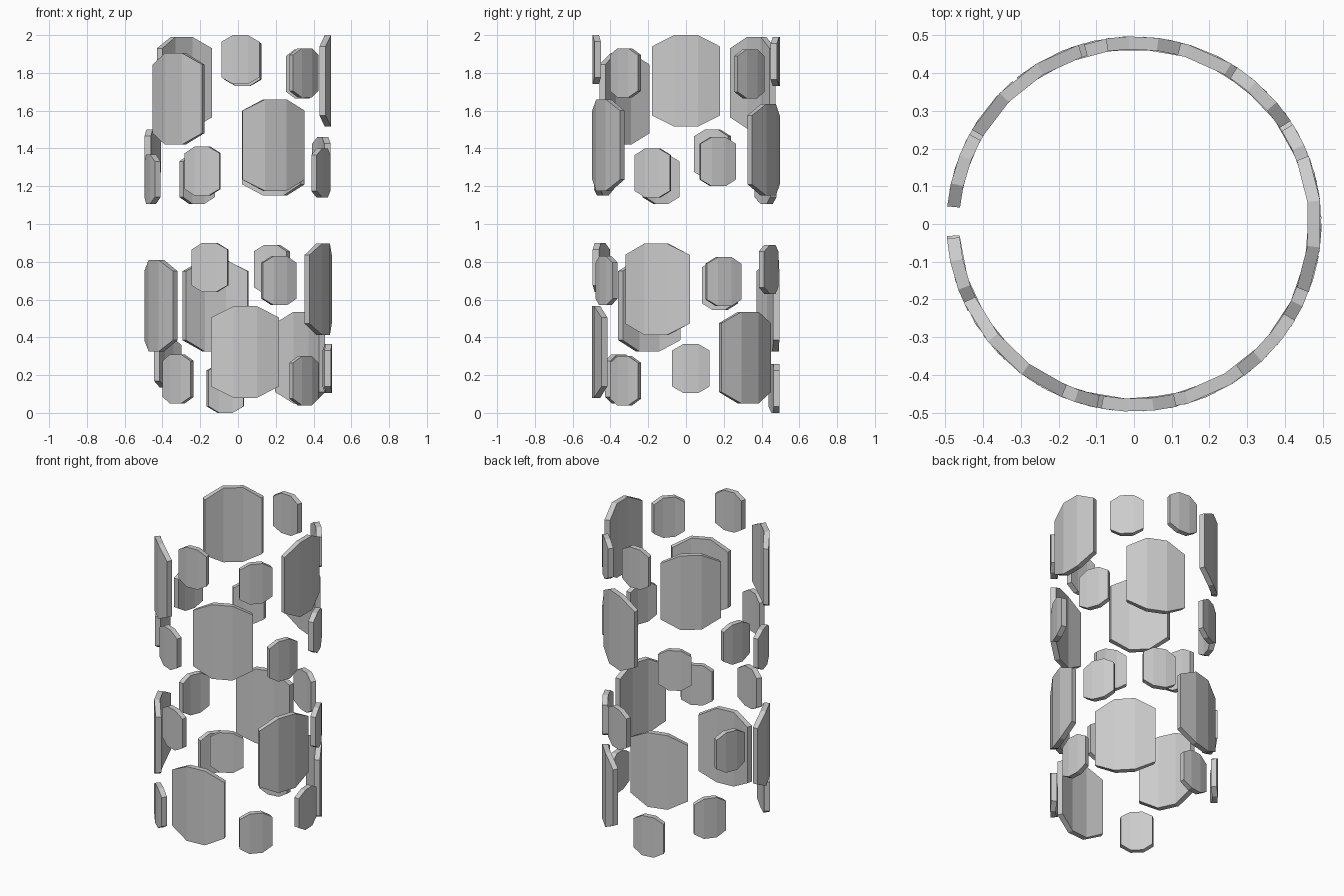
import bpy, bmesh
from math import sin, cos, radians

if "Cube" in bpy.data.objects:
    bpy.data.objects.remove(bpy.data.objects["Cube"])

R_OUT, R_IN = 0.497, 0.463


def plate(name, azimuth, z0, height, half, mid, drop):
    """Curved octagonal slab: three flat segments with clipped corners."""
    z1 = z0 + height
    cols = [(-half, z0 + drop, z1 - drop), (-mid, z0, z1),
            (mid, z0, z1), (half, z0 + drop, z1 - drop)]
    bm = bmesh.new()
    grid = []
    for r in (R_OUT, R_IN):
        layer = []
        for a, lo, hi in cols:
            t = radians(azimuth + a)
            layer.append([bm.verts.new((r * cos(t), r * sin(t), z)) for z in (lo, hi)])
        grid.append(layer)
    outer, inner = grid
    for i in range(3):
        for k in (outer, inner):
            bm.faces.new((k[i][0], k[i + 1][0], k[i + 1][1], k[i][1]))
        for e in (0, 1):
            bm.faces.new((outer[i][e], outer[i + 1][e], inner[i + 1][e], inner[i][e]))
    for i in (0, 3):
        bm.faces.new((outer[i][0], outer[i][1], inner[i][1], inner[i][0]))
    bmesh.ops.recalc_face_normals(bm, faces=bm.faces)
    me = bpy.data.meshes.new(name)
    bm.to_mesh(me)
    bm.free()
    bpy.context.collection.objects.link(bpy.data.objects.new(name, me))


# (azimuth in degrees, bottom z) of the plates in each tier
large = {
    "upper": [(0, 1.515), (-66, 1.175), (66, 1.15), (128.5, 1.505), (226, 1.42)],
    "lower": [(-85.5, 0.08), (-19, 0.412), (43.5, 0.05), (105, 0.325), (205, 0.325)],
}
small = {
    "upper": [(-88.5, 1.74), (87, 1.73), (-42.5, 1.67), (45, 1.665), (20.5, 1.20),
              (-21.5, 1.14), (163, 1.24), (196, 1.107), (247, 1.15), (117, 1.107)],
    "lower": [(252, 0.64), (68, 0.63), (-63, 0.57), (24.5, 0.565), (158, 0.545),
              (228, 0.05), (-42.5, 0.04), (98, 0.0), (3, 0.105), (142, 0.135)],
}

for tier in ("lower", "upper"):
    for i, (az, z) in enumerate(large[tier]):
        plate(f"{tier}_large_plate_{i + 1}", az, z, 0.485, 21.3, 7.2, 0.06)
    for i, (az, z) in enumerate(small[tier]):
        plate(f"{tier}_small_plate_{i + 1}", az, z, 0.26, 11.6, 4.5, 0.035)
